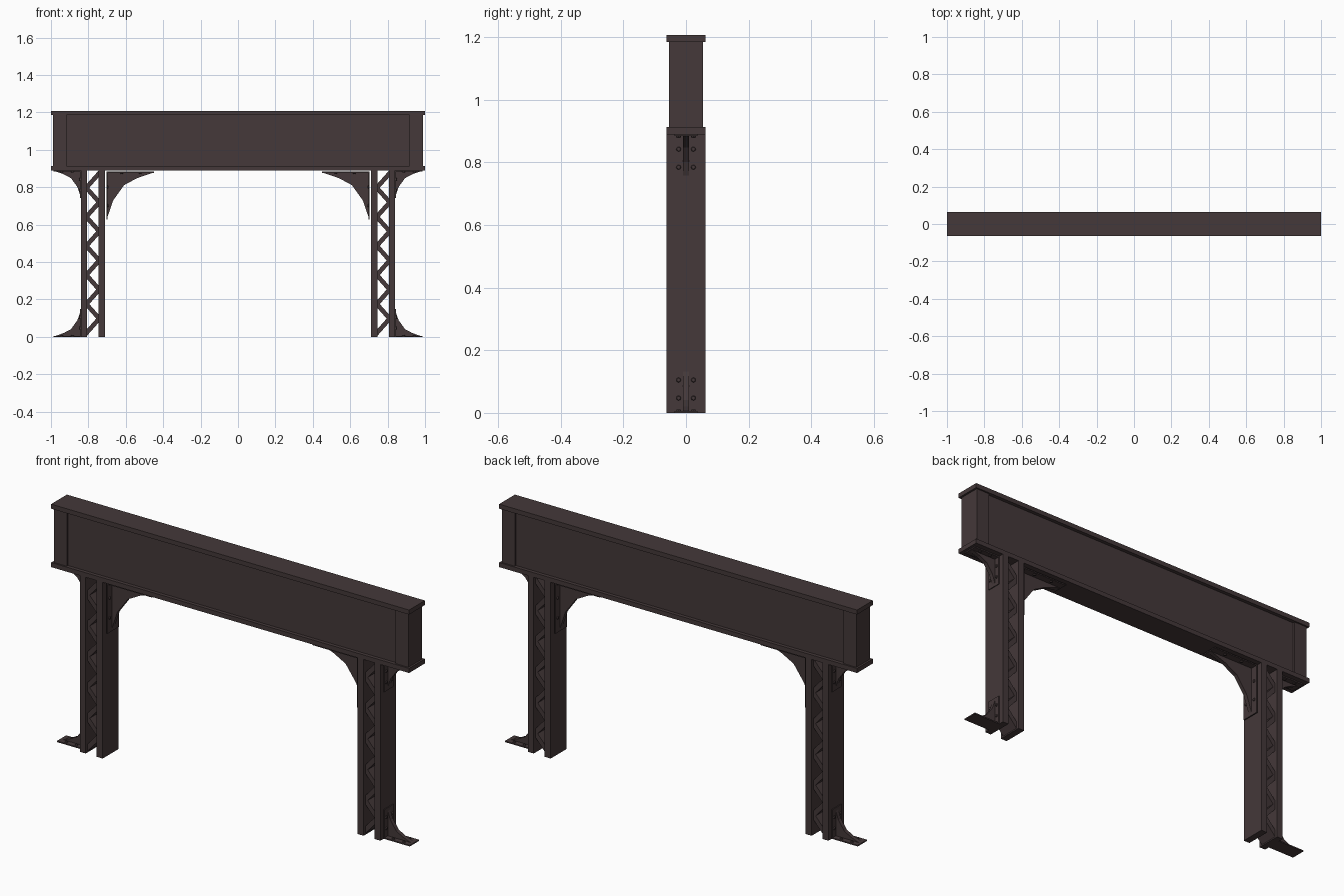
import bpy, bmesh, math
from mathutils import Matrix, Vector

if "Cube" in bpy.data.objects:
    bpy.data.objects.remove(bpy.data.objects["Cube"])

mat = bpy.data.materials.new("dark brown iron")
mat.diffuse_color = (0.058, 0.040, 0.041, 1)
mat.use_nodes = True
mat.node_tree.nodes["Principled BSDF"].inputs["Base Color"].default_value = mat.diffuse_color


def finish(bm, name):
    bmesh.ops.recalc_face_normals(bm, faces=bm.faces)
    me = bpy.data.meshes.new(name)
    bm.to_mesh(me)
    bm.free()
    me.materials.append(mat)
    ob = bpy.data.objects.new(name, me)
    bpy.context.collection.objects.link(ob)
    return ob


def add_box(bm, x0, x1, y0, y1, z0, z1):
    m = Matrix.Translation(((x0 + x1) / 2, (y0 + y1) / 2, (z0 + z1) / 2))
    bmesh.ops.create_cube(bm, size=1, matrix=m @ Matrix.Diagonal((x1 - x0, y1 - y0, z1 - z0, 1)))


def box(name, *dims):
    bm = bmesh.new()
    add_box(bm, *dims)
    return finish(bm, name)


def add_prism(bm, pts, h):
    """Extrude an x-z outline from y=-h to y=h."""
    f = bm.faces.new([bm.verts.new((x, -h, z)) for x, z in pts])
    r = bmesh.ops.extrude_face_region(bm, geom=[f])
    bmesh.ops.translate(bm, vec=(0, 2 * h, 0),
                        verts=[v for v in r["geom"] if isinstance(v, bmesh.types.BMVert)])


def bracket(name, cx, cz, sx, sz, length, half_w):
    """Corner bracket: two bolted plates and a concave gusset, growing along sx and sz."""
    bm = bmesh.new()
    t, L = 0.006, length
    add_box(bm, 0, t, -half_w, half_w, 0, L)
    add_box(bm, 0, L, -half_w, half_w, 0, t)
    g = [(0.02, 0.02), (0.98, 0.02), (0.64, 0.135), (0.37, 0.28), (0.14, 0.60), (0.02, 0.95)]
    add_prism(bm, [(a * L, b * L) for a, b in g], 0.01)
    # bolt heads on both plates
    for d in (0.32, 0.71):
        for y in (-0.64 * half_w, 0.64 * half_w):
            for horizontal in (False, True):
                if horizontal:
                    m = Matrix.Translation((d * L, y, t + 0.002))
                else:
                    m = Matrix.Translation((t + 0.002, y, d * L)) @ Matrix.Rotation(math.pi / 2, 4, 'Y')
                bmesh.ops.create_cone(bm, cap_ends=True, segments=8, radius1=0.008,
                                      radius2=0.006, depth=0.006, matrix=m)
    bmesh.ops.transform(bm, verts=bm.verts,
                        matrix=Matrix.Translation((cx, 0, cz)) @ Matrix.Diagonal((sx, 1, sz, 1)))
    finish(bm, name)


# Girder: flanges, recessed middle and thicker end blocks
box("top_flange", -1, 1, -0.063, 0.063, 1.185, 1.208)
box("bottom_flange", -1, 1, -0.063, 0.063, 0.89, 0.913)
box("girder_web", -0.92, 0.92, -0.045, 0.045, 0.912, 1.186)

for s, side in ((-1, "left"), (1, "right")):
    xs = sorted((s * 0.918, s * 0.99))
    box(side + "_girder_end", *xs, -0.055, 0.055, 0.912, 1.186)

    # Column plates
    for part, a, b in (("outer", 0.807, 0.84), ("inner", 0.712, 0.746)):
        xs = sorted((s * a, s * b))
        box(f"{side}_{part}_post", *xs, -0.063, 0.063, 0, 0.892)

    # Zigzag lattice between the plates
    bm = bmesh.new()
    xl, xr = sorted((s * 0.742, s * 0.811))
    n, z0, z1 = 11, 0.02, 0.875
    step = (z1 - z0) / n
    for i in range(n):
        a, b = z0 + i * step, z0 + (i + 1) * step
        if i % 2:
            a, b = b, a
        w = 0.018
        add_prism(bm, [(xl, a - w), (xr, b - w), (xr, b + w), (xl, a + w)], 0.048)
    finish(bm, side + "_lattice")

    # Brackets: foot, outer top, large inner top
    bracket(side + "_foot_bracket", s * 0.838, 0, s, 1, 0.148, 0.037)
    bracket(side + "_outer_bracket", s * 0.838, 0.89, s, -1, 0.148, 0.037)
    bracket(side + "_inner_bracket", s * 0.703, 0.883, -s, -1, 0.255, 0.046)
